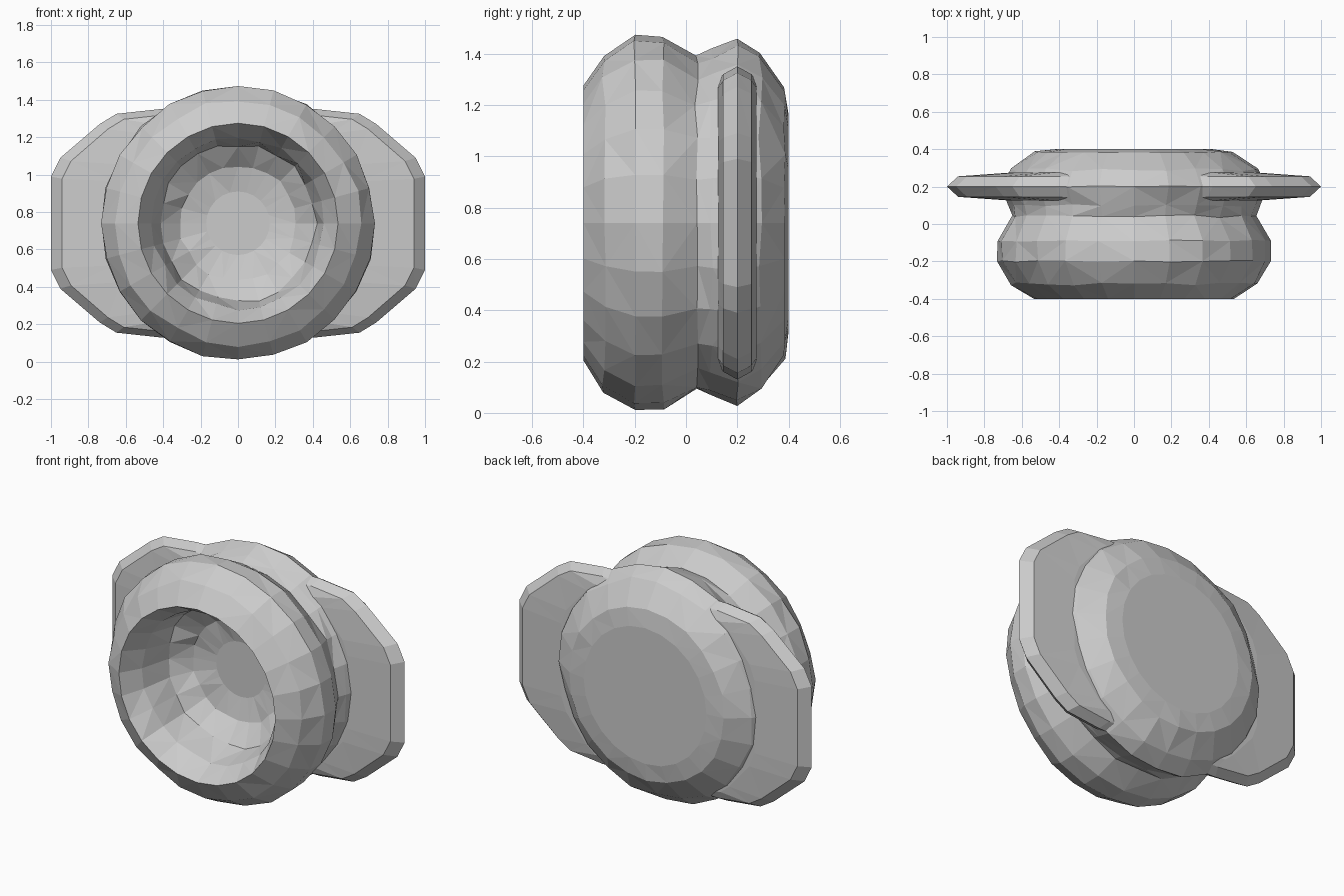
import bpy, bmesh, random
from math import sin, cos, pi

if "Cube" in bpy.data.objects:
    bpy.data.objects.remove(bpy.data.objects["Cube"])

random.seed(4)
CZ = 0.74   # height of the ring axis


def finish(name, bm):
    bmesh.ops.remove_doubles(bm, verts=bm.verts, dist=1e-5)
    bmesh.ops.recalc_face_normals(bm, faces=bm.faces)
    bmesh.ops.triangulate(bm, faces=[f for f in bm.faces if len(f.verts) == 4])
    me = bpy.data.meshes.new(name)
    bm.to_mesh(me)
    bm.free()
    ob = bpy.data.objects.new(name, me)
    bpy.context.collection.objects.link(ob)
    return ob


def loft(name, rings):
    """Skin a stack of equal-sized point rings and cap both ends."""
    bm = bmesh.new()
    vs = [[bm.verts.new(p) for p in ring] for ring in rings]
    n = len(vs[0])
    for a, b in zip(vs, vs[1:]):
        for i in range(n):
            j = (i + 1) % n
            bm.faces.new((a[i], a[j], b[j], b[i]))
    bm.faces.new(vs[0])
    bm.faces.new(vs[-1])
    return finish(name, bm)


def ring(r, y, n=24, jitter=0.0):
    pts = []
    for i in range(n):
        a = 2 * pi * i / n
        q = r + random.uniform(-jitter, jitter)
        pts.append((q * sin(a), y + random.uniform(-jitter, jitter) * 0.7, CZ + q * cos(a)))
    return pts


# Round body: bowl floor, bowl wall, rim, front bulge, waist, back bulge, flat back
profile = [(0.17, 0.03, 0), (0.31, 0.0, .01), (0.42, -0.09, .012), (0.455, -0.27, .012),
           (0.535, -0.4, 0), (0.655, -0.32, .012), (0.73, -0.2, .006), (0.73, -0.09, .006),
           (0.655, 0.04, .012), (0.67, 0.1, .01), (0.715, 0.2, .006),
           (0.66, 0.29, .012), (0.53, 0.385, .006), (0.42, 0.4, 0)]
loft("bowl_body", [ring(r, y, 24, j) for r, y, j in profile])

# Wide side plate with tapered edges, outline mirrored about both axes
quarter = [(1.0, 0.25), (0.95, 0.35), (0.74, 0.53), (0.65, 0.585), (0.42, 0.61)]
outline = (quarter + [(-x, z) for x, z in reversed(quarter)]
           + [(-x, -z) for x, z in quarter] + [(x, -z) for x, z in reversed(quarter)])


def plate_ring(y, sx, sz):
    return [(x * sx, y, CZ + z * sz) for x, z in outline]


loft("side_plate", [plate_ring(0.125, 0.66, 0.9), plate_ring(0.145, 0.94, 0.95),
                    plate_ring(0.2, 1, 1),
                    plate_ring(0.255, 0.94, 0.95), plate_ring(0.275, 0.66, 0.9)])
